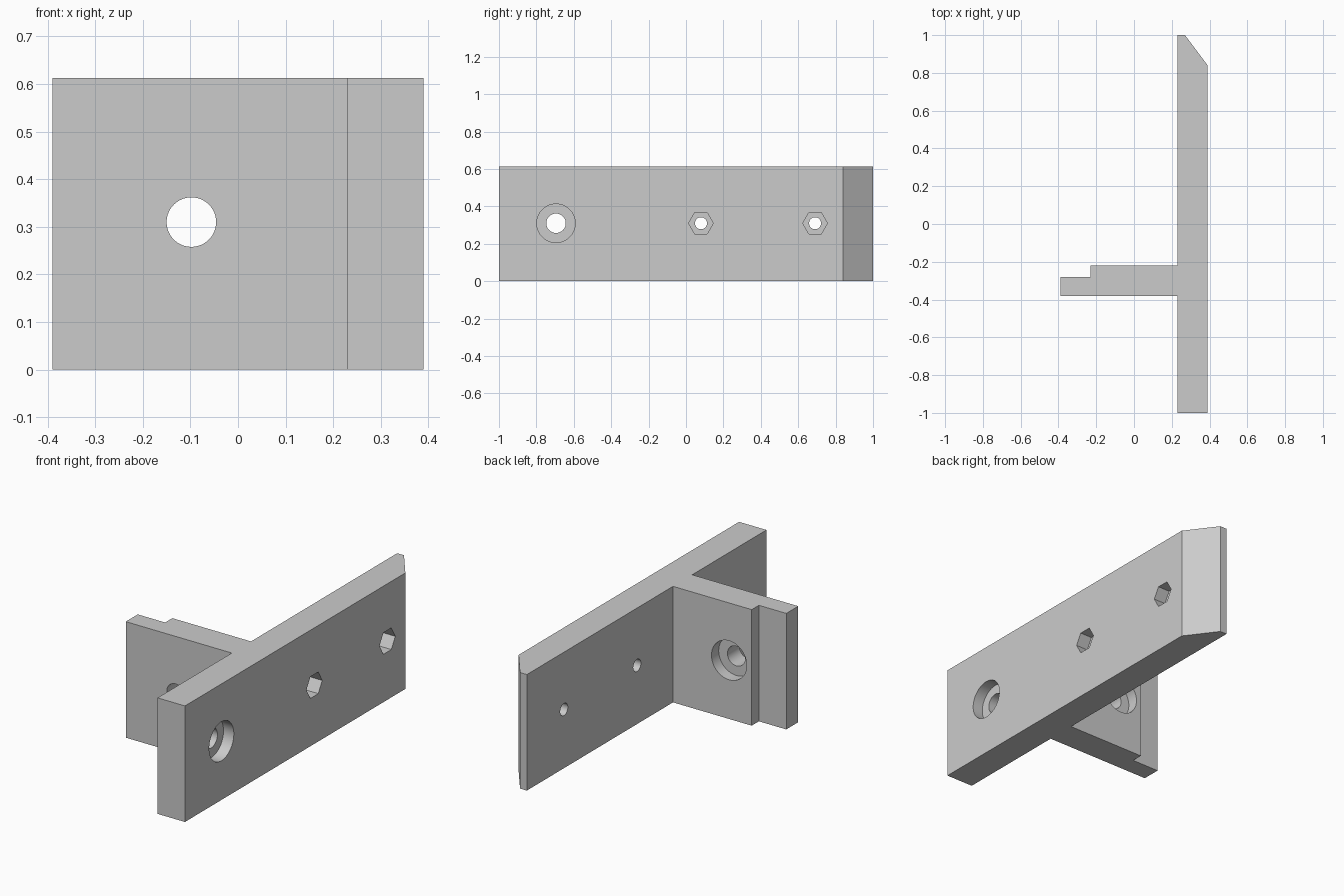
import bpy
import bmesh
from math import cos, sin, tau, radians
from mathutils import Vector

cube = bpy.data.objects.get("Cube")
if cube:
    bpy.data.objects.remove(cube, do_unlink=True)

HEIGHT = 0.613
MID_Z = 0.31
PLATE_BACK, PLATE_FACE = 0.23, 0.39
ARM_FRONT, ARM_BACK = -0.38, -0.22
BORE_DEPTH = 0.06
NUT_DEPTH = 0.07

grey = bpy.data.materials.new("plain grey")
grey.use_nodes = True
grey.diffuse_color = (0.6, 0.6, 0.6, 1)
grey.node_tree.nodes["Principled BSDF"].inputs["Base Color"].default_value = (0.6, 0.6, 0.6, 1)


def prism(name, points, offset):
    """Closed solid: a planar outline pushed along an offset."""
    bm = bmesh.new()
    face = bm.faces.new([bm.verts.new(p) for p in points])
    result = bmesh.ops.extrude_face_region(bm, geom=[face], use_keep_orig=True)
    moved = [v for v in result["geom"] if isinstance(v, bmesh.types.BMVert)]
    bmesh.ops.translate(bm, verts=moved, vec=Vector(offset))
    bmesh.ops.recalc_face_normals(bm, faces=bm.faces)
    mesh = bpy.data.meshes.new(name)
    bm.to_mesh(mesh)
    bm.free()
    mesh.materials.append(grey)
    obj = bpy.data.objects.new(name, mesh)
    bpy.context.collection.objects.link(obj)
    return obj


def cut(body, axis, position, radius, start, end, sides=64):
    """Remove a round or polygonal hole running along x or y."""
    points = []
    for i in range(sides):
        side = position + radius * cos(tau * i / sides)
        z = MID_Z + radius * sin(tau * i / sides)
        points.append((start, side, z) if axis == "x" else (side, start, z))
    length = end - start
    cutter = prism("hole_cutter", points, (length, 0, 0) if axis == "x" else (0, length, 0))
    cutter.hide_render = True
    mod = body.modifiers.new("hole", "BOOLEAN")
    mod.operation = "DIFFERENCE"
    mod.solver = "EXACT"
    mod.object = cutter
    bpy.context.view_layer.objects.active = body
    bpy.ops.object.modifier_apply(modifier=mod.name)
    mesh = cutter.data
    bpy.data.objects.remove(cutter, do_unlink=True)
    bpy.data.meshes.remove(mesh)


# Long plate with a chamfered end and a stepped arm, in one outline
outline = [
    (PLATE_BACK, -1), (PLATE_FACE, -1), (PLATE_FACE, 0.84), (0.27, 1), (PLATE_BACK, 1),
    (PLATE_BACK, ARM_BACK), (-0.23, ARM_BACK), (-0.23, -0.28), (-0.39, -0.28),
    (-0.39, ARM_FRONT), (PLATE_BACK, ARM_FRONT),
]
bracket = prism("bracket", [(x, y, 0) for x, y in outline], (0, 0, HEIGHT))

# Counterbored screw hole in the plate
cut(bracket, "x", -0.695, 0.052, 0.1, 0.5)
cut(bracket, "x", -0.695, 0.103, PLATE_FACE - BORE_DEPTH, 0.5)

# Hexagonal nut pockets with bolt holes
for y in (0.08, 0.69):
    cut(bracket, "x", y, 0.032, 0.1, 0.5, sides=48)
    cut(bracket, "x", y, 0.066, PLATE_FACE - NUT_DEPTH, 0.5, sides=6)

# Counterbored screw hole in the arm
cut(bracket, "y", -0.098, 0.052, -0.5, -0.1)
cut(bracket, "y", -0.098, 0.103, ARM_BACK - BORE_DEPTH, -0.1)

# Smooth bores, crisp edges
bpy.ops.object.select_all(action="DESELECT")
bracket.select_set(True)
bpy.context.view_layer.objects.active = bracket
bpy.ops.object.shade_smooth_by_angle(angle=radians(30))
